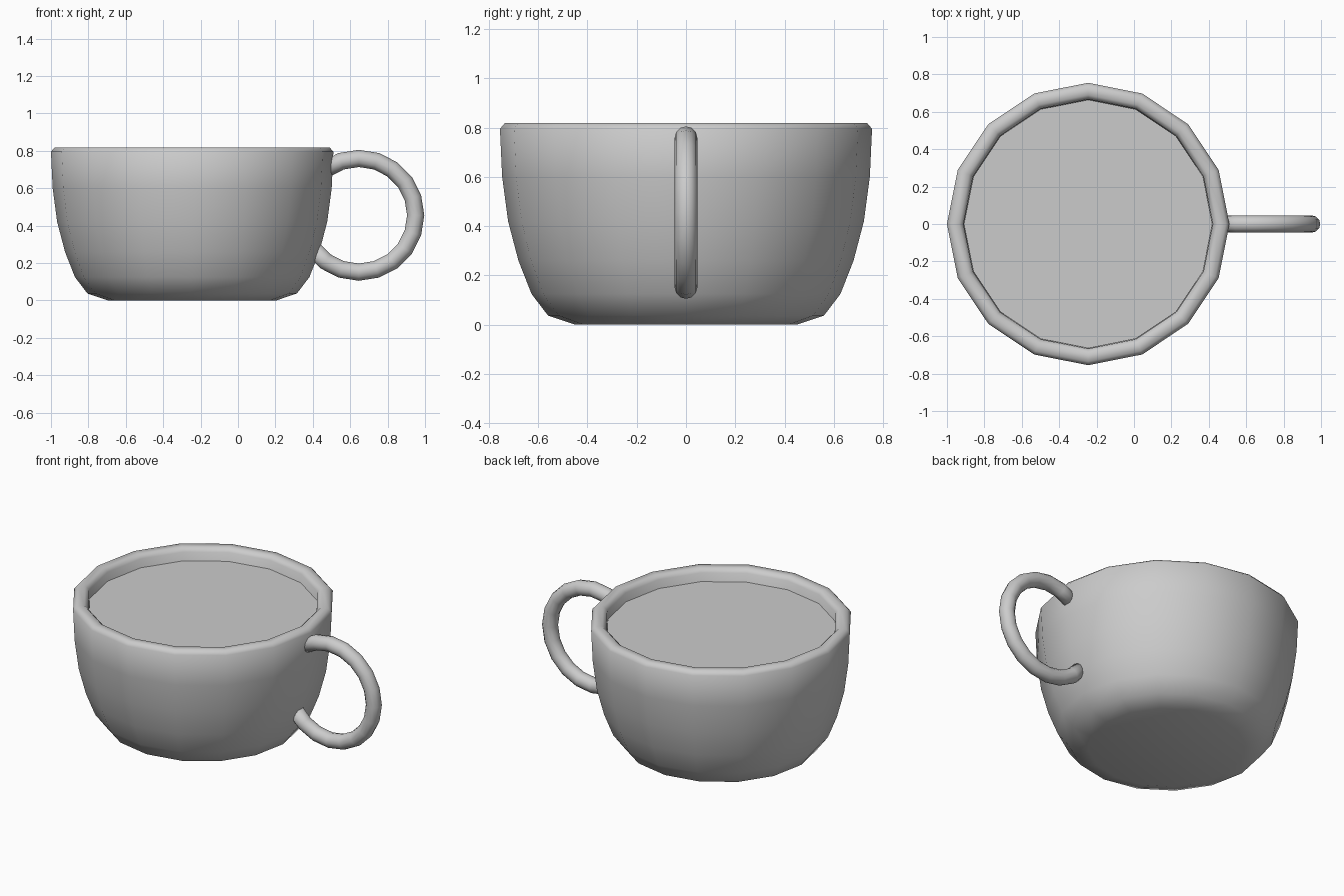
import bpy, bmesh, math
from mathutils import Vector, Matrix

cube = bpy.data.objects.get("Cube")
if cube:
    bpy.data.objects.remove(cube, do_unlink=True)

grey = bpy.data.materials.new("plain_grey")
grey.use_nodes = True
colour = (0.6, 0.6, 0.6, 1)
grey.diffuse_color = colour
grey.node_tree.nodes["Principled BSDF"].inputs["Base Color"].default_value = colour

CUP_X = -0.245
SIDES = 16


def finish(name, bm, location):
    bmesh.ops.remove_doubles(bm, verts=bm.verts, dist=0.0005)
    bmesh.ops.recalc_face_normals(bm, faces=bm.faces)
    mesh = bpy.data.meshes.new(name)
    bm.to_mesh(mesh)
    bm.free()
    mesh.materials.append(grey)
    for poly in mesh.polygons:
        poly.use_smooth = True
    obj = bpy.data.objects.new(name, mesh)
    obj.location = location
    bpy.context.collection.objects.link(obj)
    return obj


# Cup: one closed profile (radius, height) turned around the upright axis
profile = [(0, 0), (0.45, 0), (0.56, 0.037), (0.627, 0.125), (0.68, 0.26),
           (0.722, 0.42), (0.746, 0.6), (0.755, 0.795), (0.735, 0.818),
           (0.69, 0.818), (0.667, 0.795), (0.66, 0.6), (0.6, 0.26),
           (0.5, 0.1), (0, 0.08)]
bm = bmesh.new()
verts = [bm.verts.new((r, 0, z)) for r, z in profile]
edges = [bm.edges.new(pair) for pair in zip(verts, verts[1:])]
bmesh.ops.spin(bm, geom=verts + edges, cent=(0, 0, 0), axis=(0, 0, 1),
               angle=math.tau, steps=SIDES)
finish("cup", bm, (CUP_X, 0, 0))

# Drink surface: flat disc just below the rim
bm = bmesh.new()
bmesh.ops.create_circle(bm, cap_ends=True, segments=SIDES, radius=0.664)
bmesh.ops.rotate(bm, verts=bm.verts, matrix=Matrix.Rotation(math.pi / 2, 3, "Z"))
finish("drink_surface", bm, (CUP_X, 0, 0.74))

# Handle: a round section swept along an arc, both ends buried in the wall
START, END, STEP = -144, 126, 18
RING, TUBE = 0.304, 0.046
bm = bmesh.new()
section = bmesh.ops.create_circle(bm, cap_ends=True, segments=12, radius=TUBE)["verts"]
bmesh.ops.translate(bm, verts=section, vec=Vector((RING, 0, 0)))
bmesh.ops.rotate(bm, verts=section, matrix=Matrix.Rotation(math.pi / 2, 3, "X"))
# A flat section in the x-y plane, turned around y into the starting angle
bmesh.ops.rotate(bm, verts=section, matrix=Matrix.Rotation(math.pi / 2, 3, "X"))
bmesh.ops.rotate(bm, verts=section, matrix=Matrix.Rotation(math.radians(-START), 3, "Y"))
bmesh.ops.spin(bm, geom=bm.faces[:], cent=(0, 0, 0), axis=(0, -1, 0),
               angle=math.radians(END - START), steps=(END - START) // STEP)
finish("handle", bm, (0.646, 0, 0.455))
